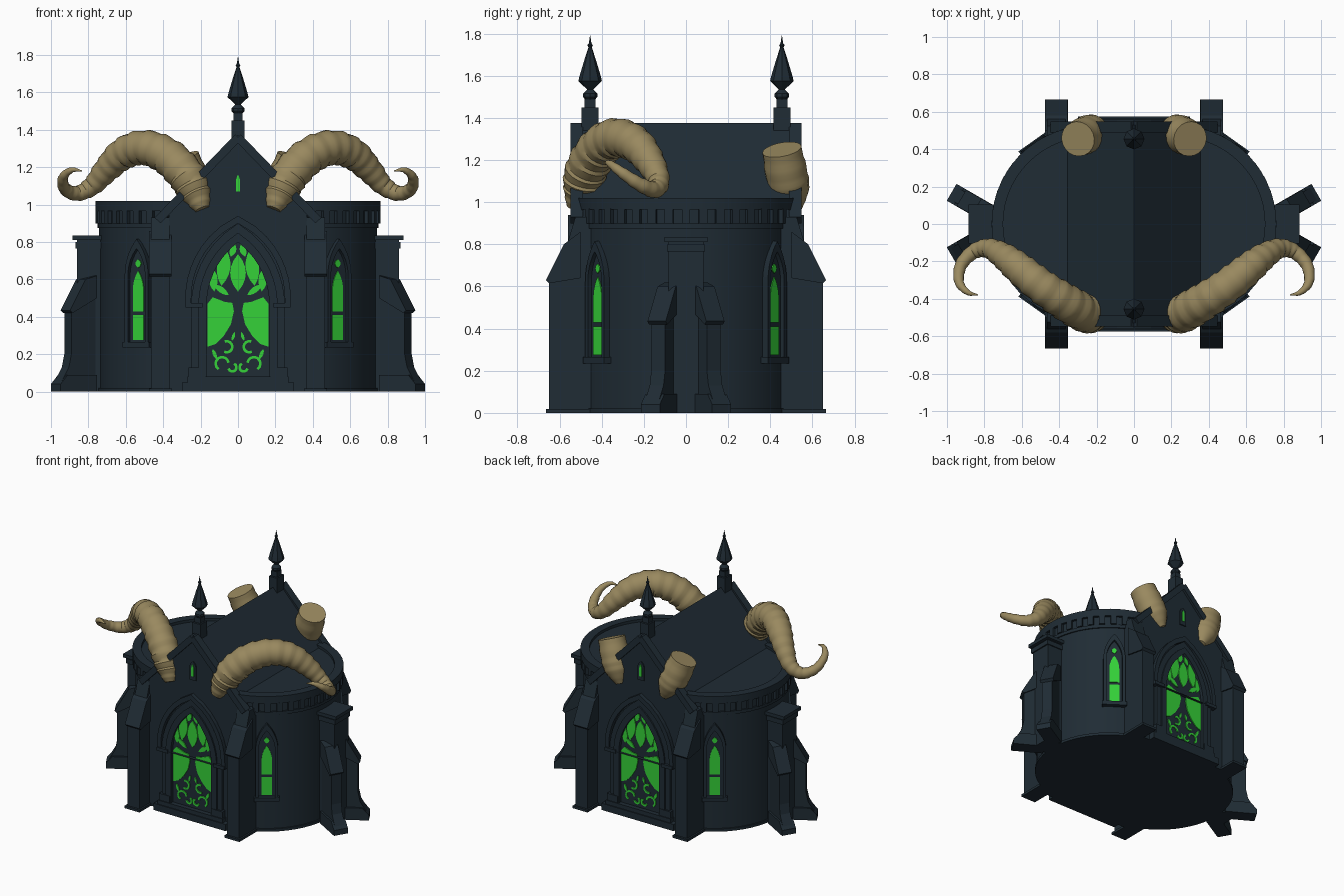
import bpy, bmesh
from math import sin, cos, pi, radians, sqrt
from mathutils import Vector, Matrix

cube = bpy.data.objects.get("Cube")
if cube:
    bpy.data.objects.remove(cube, do_unlink=True)


def material(name, rgb):
    m = bpy.data.materials.new(name)
    m.use_nodes = True
    m.diffuse_color = (*rgb, 1)
    m.node_tree.nodes["Principled BSDF"].inputs["Base Color"].default_value = (*rgb, 1)
    return m


STONE = material("dark slate stone", (0.014, 0.025, 0.035))
GLOW = material("green glass", (0.035, 0.64, 0.04))
HORN = material("tan horn", (0.32, 0.25, 0.115))


def finish(name, bm, M, mat, smooth=False):
    bmesh.ops.recalc_face_normals(bm, faces=bm.faces)
    me = bpy.data.meshes.new(name)
    bm.to_mesh(me)
    bm.free()
    me.transform(M)
    me.materials.append(mat)
    ob = bpy.data.objects.new(name, me)
    bpy.context.collection.objects.link(ob)
    if smooth:
        bpy.ops.object.select_all(action='DESELECT')
        ob.select_set(True)
        bpy.context.view_layer.objects.active = ob
        bpy.ops.object.shade_smooth_by_angle(angle=radians(35))
    return ob


def prism(name, pts, d0, d1, M, mat=STONE, hole=None, smooth=False):
    """Extrude outline (u, v) along local y; an optional hole makes it a frame."""
    bm = bmesh.new()
    loops = [[[bm.verts.new((u, d, v)) for u, v in p] for d in (d0, d1)]
             for p in (pts, hole) if p]
    n = len(pts)
    for a, b in loops:
        for i in range(n):
            j = (i + 1) % n
            bm.faces.new((a[i], a[j], b[j], b[i]))
    for k in (0, 1):
        if hole:
            a, b = loops[0][k], loops[1][k]
            for i in range(n):
                j = (i + 1) % n
                bm.faces.new((a[i], a[j], b[j], b[i]))
        else:
            bm.faces.new(loops[0][k])
    return finish(name, bm, M, mat, smooth)


def rect(u0, u1, v0, v1):
    return [(u0, v0), (u1, v0), (u1, v1), (u0, v1)]


def sweep(name, rings, sides, mat, smooth=False):
    """Tube through (x, y, z, radius) rings with capped ends."""
    bm = bmesh.new()
    pos = [Vector(r[:3]) for r in rings]
    side, prev = Vector((0, 1, 0)), None
    for i, p in enumerate(pos):
        t = (pos[min(i + 1, len(pos) - 1)] - pos[max(i - 1, 0)]).normalized()
        side = (side - t * side.dot(t)).normalized()
        up = t.cross(side)
        ring = [bm.verts.new(p + rings[i][3] * (side * cos(a) + up * sin(a)))
                for a in (2 * pi * k / sides for k in range(sides))]
        if prev:
            for k in range(sides):
                j = (k + 1) % sides
                bm.faces.new((prev[k], prev[j], ring[j], ring[k]))
        else:
            bm.faces.new(ring)
        prev = ring
    bm.faces.new(prev)
    return finish(name, bm, Matrix(), mat, smooth)


def arch(w, z0, spring, apex, n=8):
    """Pointed arch outline of half width w."""
    h = apex - spring
    r = (w * w + h * h) / (2 * w)
    side = [(w - r + sqrt(max(r * r - (h * i / n) ** 2, 0)), spring + h * i / n) for i in range(n)]
    return [(-w, z0), (w, z0)] + side + [(0, apex)] + [(-u, v) for u, v in reversed(side)]


def stadium(cx, r, n=28):
    right = [(cx + r * cos(a), r * sin(a)) for a in (-pi / 2 + pi * i / n for i in range(n + 1))]
    return right + [(-x, -y) for x, y in right]


def leaf(u, v, length, w, tilt, n=6):
    half = [(w * sin(pi * i / n) ** 0.8 if 0 < i < n else 0, length * (i / n - 0.5)) for i in range(n + 1)]
    pts = half + [(-a, b) for a, b in half[-2:0:-1]]
    c, s = cos(tilt), sin(tilt)
    return [(u + a * c + b * s, v - a * s + b * c) for a, b in pts]


def ribbon(path, w):
    """Flat strip of half width w following a 2D path."""
    left, right = [], []
    for i, p in enumerate(path):
        a, b = Vector(path[max(i - 1, 0)]), Vector(path[min(i + 1, len(path) - 1)])
        t = (b - a).normalized()
        left.append((p[0] - t.y * w, p[1] + t.x * w))
        right.append((p[0] + t.y * w, p[1] - t.x * w))
    return left + right[::-1]


FLAT = Matrix.Rotation(pi / 2, 4, 'X')


def facing(x, y, angle):
    """Local y points outward along the angle."""
    return Matrix.Translation((x, y, 0)) @ Matrix.Rotation(angle - pi / 2, 4, 'Z')


# Round-ended body and its cornice
CX = 0.235
prism("drum_body", stadium(CX, 0.507), 0, 1.0, FLAT, smooth=True)
prism("base_course", stadium(CX, 0.517), 0, 0.02, FLAT, smooth=True)
prism("string_course", stadium(CX, 0.516), 0.875, 0.9, FLAT, smooth=True)
prism("cornice_band", stadium(CX, 0.526), 0.965, 1.0, FLAT, smooth=True)
prism("roof_rim", stadium(CX, 0.526), 0.995, 1.02, FLAT, hole=stadium(CX, 0.465), smooth=True)
for s in (0, 1):
    for k in range(17):
        a = radians(-72 + 9 * k) + pi * s
        prism("dentil", rect(-0.02, 0.02, 0.9, 0.97), 0.49, 0.526, facing(CX * (1 - 2 * s), 0, a))

# Gabled nave crossing the body
prism("nave", [(-0.37, 0), (0.37, 0), (0.37, 0.985), (0, 1.375), (-0.37, 0.985)], -0.53, 0.53, Matrix())


def gable_end(M):
    # Coping and pointed window
    for s in (-1, 1):
        prism("gable_coping", ribbon([(s * 0.43, 0.915), (0, 1.36)], 0.022), 0.49, 0.548, M)
    prism("gable_window_frame", arch(0.028, 1.04, 1.13, 1.18), 0.5, 0.538, M)
    prism("gable_window_glass", arch(0.011, 1.07, 1.12, 1.16), 0.5, 0.542, M, GLOW)
    # Portal with nested arches, capitals and steps
    prism("portal_panel", arch(0.18, 0.06, 0.47, 0.81), 0.5, 0.534, M)
    prism("portal_outer_arch", arch(0.25, 0.06, 0.46, 0.9), 0.5, 0.548, M, hole=arch(0.205, 0.06, 0.46, 0.845))
    prism("portal_inner_arch", arch(0.212, 0.06, 0.46, 0.85), 0.5, 0.558, M, hole=arch(0.168, 0.06, 0.46, 0.8))
    prism("portal_hood", arch(0.282, 0.46, 0.5, 0.94), 0.5, 0.56, M, hole=arch(0.25, 0.46, 0.5, 0.9))
    for s in (-1, 1):
        prism("portal_capital", rect(s * 0.235 - 0.045, s * 0.235 + 0.045, 0.45, 0.475), 0.5, 0.568, M)
        prism("portal_plinth", rect(s * 0.22 - 0.045, s * 0.22 + 0.045, 0.06, 0.13), 0.5, 0.562, M)
    prism("portal_step", rect(-0.3, 0.3, 0, 0.05), 0.5, 0.575, M)
    prism("portal_sill", rect(-0.27, 0.27, 0.05, 0.08), 0.5, 0.568, M)

    # Tree-shaped glazing
    def glass(pts):
        prism("portal_glass", pts, 0.53, 0.541, M, GLOW)
    glass(leaf(0, 0.635, 0.2, 0.042, 0))
    for s in (-1, 1):
        glass([(s * u, v) for u, v in ((0.163, 0.24), (0.163, 0.47), (0.135, 0.505), (0.07, 0.48),
               (0.03, 0.475), (0.022, 0.43), (0.038, 0.36), (0.075, 0.3), (0.12, 0.255))])
        glass(leaf(s * 0.077, 0.665, 0.2, 0.036, s * -0.12))
        glass(leaf(s * 0.09, 0.545, 0.1, 0.016, s * 0.95))
        glass(leaf(s * 0.133, 0.6, 0.13, 0.024, s * 0.1))
        glass(leaf(s * 0.027, 0.755, 0.07, 0.017, s * -0.35))
        # Scrollwork at the foot of the tree
        for u, v, r, a0 in ((0.06, 0.24, 0.03, 1.2), (0.085, 0.15, 0.035, -1), (0.03, 0.13, 0.022, 2)):
            arc = [(s * (u + r * cos(a0 + 0.5 * k)), v + r * sin(a0 + 0.5 * k)) for k in range(9)]
            glass(ribbon(arc, 0.007))
        glass(leaf(s * 0.025, 0.295, 0.05, 0.008, s * -0.3))
        glass(leaf(s * 0.125, 0.2, 0.06, 0.01, s * 0.4))


for sy in (-1, 1):
    gable_end(facing(0, 0, sy * pi / 2))
    # Ridge spire
    y = sy * 0.455
    prism("spire_pedestal", rect(-0.034, 0.034, 1.3, 1.45), y - 0.04, y + 0.04, Matrix())
    prism("spire_block", rect(-0.024, 0.024, 1.44, 1.49), y - 0.026, y + 0.026, Matrix())
    shape = ((1.48, 0.018), (1.5, 0.034), (1.515, 0.034), (1.535, 0.014), (1.55, 0.03), (1.575, 0.056),
             (1.6, 0.05), (1.68, 0.026), (1.735, 0.008), (1.745, 0.013), (1.755, 0.006), (1.79, 0.001))
    sweep("spire", [(0, y, z, r) for z, r in shape], 8, STONE)

    for sx in (-1, 1):
        # Tall buttresses beside each gable
        M = Matrix.Translation((sx * 0.415, sy * 0.4, 0)) @ Matrix.Rotation(sy * pi / 2, 4, 'Z')
        prism("gable_buttress", [(0, 0), (0.25, 0), (0.25, 0.63), (0.165, 0.8), (0.125, 0.93), (0, 0.93)],
              -0.05, 0.05, M)
        prism("buttress_weathering", [(0.1, 0.64), (0.25, 0.615), (0.265, 0.63), (0.18, 0.8), (0.1, 0.86)],
              -0.06, 0.06, M)
        prism("buttress_foot", rect(0, 0.265, 0, 0.018), -0.062, 0.062, M)

        # Lancet windows on the round ends
        W = facing(sx * CX, 0, sy * radians(54.6) if sx > 0 else pi - sy * radians(54.6))
        prism("lancet_panel", arch(0.06, 0.25, 0.62, 0.78), 0.48, 0.511, W)
        prism("lancet_frame", arch(0.077, 0.25, 0.62, 0.815), 0.48, 0.532, W, hole=arch(0.056, 0.25, 0.62, 0.765))
        prism("lancet_sill", rect(-0.087, 0.087, 0.235, 0.265), 0.48, 0.538, W)
        prism("lancet_lower_glass", rect(-0.035, 0.035, 0.275, 0.41), 0.5, 0.516, W, GLOW)
        prism("lancet_upper_glass", arch(0.035, 0.43, 0.54, 0.645), 0.5, 0.516, W, GLOW)
        prism("lancet_eye", leaf(0, 0.685, 0.045, 0.018, 0), 0.5, 0.516, W, GLOW)

        # Small splayed buttresses on the side piers
        a = radians(30) if sx > 0 else radians(150)
        M = Matrix.Translation((sx * 0.78, sy * 0.057, 0)) @ Matrix.Rotation(sy * a, 4, 'Z')
        prism("splayed_buttress", [(0, 0), (0.225, 0), (0.225, 0.03), (0.165, 0.13), (0.15, 0.2), (0.15, 0.43),
                                   (0.06, 0.6), (0, 0.62)], -0.038, 0.038, M)
        prism("splayed_weathering", [(0, 0.5), (0.15, 0.42), (0.165, 0.435), (0.07, 0.6), (0, 0.62)],
              -0.05, 0.05, M)
        prism("splayed_foot", [(0, 0), (0.225, 0), (0.225, 0.04), (0.18, 0.09), (0, 0.09)], -0.052, 0.052, M)

# Side piers with caps
for sx in (-1, 1):
    M = facing(0, 0, 0 if sx > 0 else pi)
    prism("side_pier", rect(-0.082, 0.082, 0, 0.81), 0.6, 0.86, M)
    prism("pier_corbel", rect(-0.09, 0.09, 0.765, 0.8), 0.6, 0.87, M)
    prism("pier_cap", rect(-0.103, 0.103, 0.81, 0.835), 0.6, 0.885, M)


def horn(name, path, steps, ridge):
    """Smooth curve through (x, y, z, radius) points with raised growth rings."""
    p = [Vector(q) for q in path]
    p = [2 * p[0] - p[1]] + p + [2 * p[-1] - p[-2]]
    rings = []
    for i in range(1, len(p) - 2):
        a, b, c, d = p[i - 1:i + 3]
        for k in range(steps):
            t = k / steps
            q = 0.5 * (2 * b + (c - a) * t + (2 * a - 5 * b + 4 * c - d) * t * t
                       + (3 * b - a - 3 * c + d) * t ** 3)
            q[3] = max(q[3], 0.002) * (1 + ridge * ((len(rings) % 4) / 3 - 0.5))
            rings.append(q)
    rings.append(p[-2])
    sweep(name, rings, 20, HORN, smooth=True)


# Long curling front horns and cut-off rear horns
CURL = ((0.19, -0.53, 0.975, 0.04), (0.225, -0.5, 1.06, 0.085), (0.28, -0.47, 1.16, 0.1),
        (0.38, -0.41, 1.26, 0.098), (0.5, -0.33, 1.305, 0.092), (0.61, -0.24, 1.275, 0.085),
        (0.7, -0.17, 1.19, 0.07), (0.78, -0.13, 1.1, 0.052), (0.86, -0.15, 1.06, 0.04),
        (0.925, -0.22, 1.085, 0.033), (0.935, -0.31, 1.145, 0.025), (0.89, -0.365, 1.185, 0.015),
        (0.835, -0.38, 1.18, 0.003))
STUB = ((0.18, 0.52, 0.96, 0.03), (0.215, 0.5, 1.04, 0.085), (0.25, 0.48, 1.12, 0.1), (0.3, 0.455, 1.25, 0.094))
for sx in (-1, 1):
    horn("front_horn", [(sx * x, y, z, r) for x, y, z, r in CURL], 8, 0.09)
    horn("rear_horn_stub", [(sx * x, y, z, r) for x, y, z, r in STUB], 6, 0.04)
